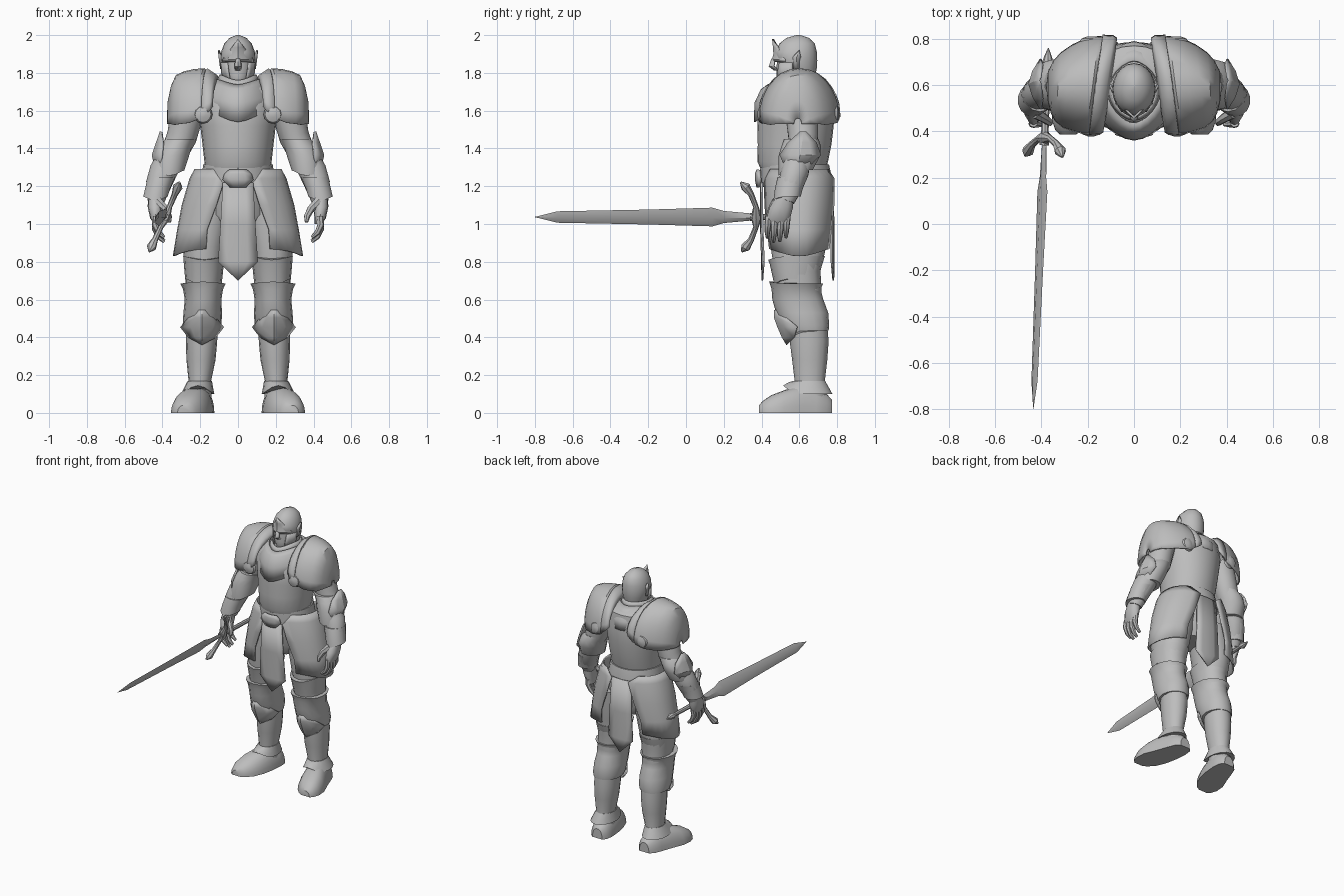
import bpy, bmesh, math
from mathutils import Vector

steel = bpy.data.materials.new("steel_grey")
steel.diffuse_color = (0.51, 0.51, 0.51, 1)
V = Vector


def power(v, e):
    return math.copysign(abs(v) ** e, v)


def skin(name, rows, closed=True, caps=True, thick=0.0, s=1, angle=38):
    """Stretch faces over rows of points; s=-1 mirrors to the other side."""
    n = len(rows[0])
    verts = [(p[0] * s, p[1], p[2]) for r in rows for p in r]
    faces = []
    for i in range(len(rows) - 1):
        for j in range(n if closed else n - 1):
            k = (j + 1) % n
            faces.append((i * n + j, i * n + k, (i + 1) * n + k, (i + 1) * n + j))
    if closed and caps:
        faces.append(tuple(reversed(range(n))))
        faces.append(tuple((len(rows) - 1) * n + j for j in range(n)))
    me = bpy.data.meshes.new(name)
    me.from_pydata(verts, [], faces)
    bm = bmesh.new()
    bm.from_mesh(me)
    bmesh.ops.remove_doubles(bm, verts=bm.verts, dist=0.0004)
    bmesh.ops.recalc_face_normals(bm, faces=bm.faces)
    bm.to_mesh(me)
    bm.free()
    me.materials.append(steel)
    me.shade_smooth()
    me.set_sharp_from_angle(angle=math.radians(angle))
    ob = bpy.data.objects.new(name, me)
    bpy.context.collection.objects.link(ob)
    if thick:
        m = ob.modifiers.new("thickness", 'SOLIDIFY')
        m.thickness, m.offset = thick, 0
    return ob


def loft(name, rings, n=18, e=1.0, s=1, caps=True, thick=0.0):
    """Rings (cx, cy, z, rx, ry, dip); dip pulls the front down to a point."""
    rows = []
    for cx, cy, z, rx, ry, *d in rings:
        row = []
        for j in range(n):
            t = 2 * math.pi * j / n - math.pi / 2
            c, q = math.cos(t), math.sin(t)
            drop = d[0] * max(0, -q) ** 3 if d else 0
            row.append((cx + power(c, e) * rx, cy + power(q, e) * ry, z - drop))
        rows.append(row)
    return skin(name, rows, caps=caps, thick=thick, s=s)


def tube(name, pts, n=10, s=1):
    """Round limb through points (x, y, z, radius)."""
    P = [V(p[:3]) for p in pts]
    rows = []
    for i, p in enumerate(P):
        d = (P[min(i + 1, len(P) - 1)] - P[max(i - 1, 0)]).normalized()
        a = d.cross(V((0, 1, 0)) if abs(d.y) < 0.9 else V((1, 0, 0))).normalized()
        b = d.cross(a)
        rows.append([p + pts[i][3] * (a * math.cos(t) + b * math.sin(t))
                     for t in (2 * math.pi * j / n for j in range(n))])
    return skin(name, rows, s=s)


def plate(name, spine, wide, back, s=1, thick=0.009):
    """Ridged plate: spine (x, y, z, half width), edges swept backwards."""
    top = max(p[3] for p in spine)
    rows = [[V((x, y, z)) + V(wide) * w * k + V(back) * abs(k) ** 1.6 * w / top
             for k in (-1, -0.5, 0, 0.5, 1)] for x, y, z, w in spine]
    return skin(name, rows, closed=False, thick=thick, s=s, angle=30)


# Torso and waist
loft("breastplate", [(0, .57, 1.27, .17, .165), (0, .565, 1.33, .178, .187), (0, .575, 1.42, .188, .195),
                     (0, .58, 1.52, .2, .202), (0, .585, 1.62, .215, .2), (0, .6, 1.72, .19, .17),
                     (0, .6, 1.76, .11, .11)], 24, .97)
loft("upper_chest_plate", [(0, .575, 1.615, .19, .21, .075), (0, .575, 1.68, .18, .208, .04),
                           (0, .572, 1.735, .145, .172, .025), (0, .57, 1.765, .118, .135, .03)], 24, 1.18,
     caps=False, thick=.01)
loft("throat_collar", [(0, .57, 1.74, .11, .125, .03), (0, .572, 1.79, .095, .112, .03)], 20, 1.1, caps=False, thick=.008)
loft("neck", [(0, .6, 1.7, .08, .085), (0, .59, 1.84, .07, .08)], 14)
loft("pelvis", [(0, .59, .96, .1, .12), (0, .59, 1.05, .2, .165), (0, .58, 1.3, .175, .17)], 20)
loft("belt", [(0, .585, 1.215, .198, .187, .02), (0, .58, 1.27, .19, .187, .02),
              (0, .575, 1.315, .184, .182, .02)], 24)
plate("buckle", [(0, .38, 1.285, .045), (0, .372, 1.265, .07), (0, .372, 1.235, .08), (0, .38, 1.195, .04)],
      (1, 0, 0), (0, .02, 0), thick=.015)
plate("front_tabard", [(0, .396, 1.22, .08), (0, .396, 1.0, .092), (0, .402, .8, .105), (0, .404, .7, 0)],
      (1, 0, 0), (0, .01, 0))
plate("back_tabard", [(0, .772, 1.24, .08), (0, .782, 1.0, .09), (0, .782, .8, .1), (0, .78, .7, 0)],
      (1, 0, 0), (0, -.012, 0))

# Head: face mask, helmet, raised brow, nose guard
loft("face_mask", [(0, .545, 1.725, .035, .05), (0, .55, 1.75, .055, .07), (0, .56, 1.79, .07, .08),
                   (0, .57, 1.84, .08, .09), (0, .575, 1.9, .08, .09)], 16)
loft("helmet", [(0, .605, 1.775, .07, .075), (0, .597, 1.82, .085, .095), (0, .583, 1.865, .094, .112, -.025),
                (0, .583, 1.91, .09, .11), (0, .588, 1.955, .073, .094), (0, .592, 1.985, .045, .06),
                (0, .595, 2.0, .008, .01)], 20)
plate("brow_guard", [(0, .46, 1.98, 0), (0, .465, 1.935, .03), (0, .467, 1.9, .055), (0, .46, 1.872, .08),
                     (0, .465, 1.86, .078)], (1, 0, 0), (0, .065, 0))
plate("nose_guard", [(0, .457, 1.875, .01), (0, .442, 1.835, .016), (0, .47, 1.815, .012)],
      (1, 0, 0), (0, .025, 0))

for s, side in ((1, "left"), (-1, "right")):
    # Helmet ear wings and cheek guards
    plate("ear_wing_" + side, [(.102, .6, 1.92, 0), (.098, .585, 1.88, .022), (.09, .585, 1.82, .015)],
          (0, 1, 0), (-.015, 0, 0), s)
    plate("cheek_guard_" + side, [(.078, .53, 1.855, .035), (.074, .525, 1.8, .04), (.052, .515, 1.745, .02)],
          (.45, 1, 0), (-.006, 0, 0), s)

    # Shoulder dome with raised inner trim and round bosses
    def arch(x, cy, w, top, bottom, shear=.02):
        row = []
        for j in range(15):
            t = math.pi * j / 14
            c, q = math.cos(t), math.sin(t)
            row.append((x - shear * c, cy + power(c, .95) * w, bottom + (top - bottom) * q))
        return row

    skin("shoulder_dome_" + side, [arch(*a) for a in (
        (.14, .6, .2, 1.785, 1.59, .03), (.18, .6, .208, 1.82, 1.555, .03), (.235, .6, .197, 1.815, 1.535, .025),
        (.285, .595, .176, 1.803, 1.53, .02), (.325, .592, .146, 1.785, 1.525, .012), (.35, .592, .11, 1.73, 1.53, .005),
        (.367, .592, .065, 1.65, 1.53, 0), (.372, .592, .02, 1.56, 1.53, 0))], False, thick=.01, s=s)
    skin("shoulder_trim_" + side, [arch(*a) for a in (
        (.105, .6, .2, 1.765, 1.62, .03), (.12, .6, .211, 1.79, 1.6, .03), (.165, .6, .213, 1.82, 1.565, .03))],
        False, thick=.01, s=s)
    for y, d, where in ((.405, -1, "front"), (.785, 1, "back")):
        tube(f"shoulder_boss_{where}_{side}", [(.185, y, 1.58, .05), (.185, y + d * .016, 1.58, .042),
                                              (.185, y + d * .026, 1.58, .015)], 12, s)

    # Arm
    tube("upper_arm_" + side, [(.25, .61, 1.66, .09), (.28, .615, 1.54, .085), (.298, .62, 1.46, .08),
                               (.345, .61, 1.36, .07)], 14, s)
    loft("elbow_guard_" + side, [(.303, .61, 1.45, .083, .092), (.332, .61, 1.41, .09, .105),
                                 (.35, .6, 1.36, .093, .11), (.365, .58, 1.285, .083, .09, .03)], 14, s=s)
    plate("elbow_wing_" + side, [(.41, .62, 1.487, .015), (.43, .615, 1.43, .075), (.452, .605, 1.365, .108),
                                 (.435, .58, 1.285, .045)], (0, 1, 0), (-.05, 0, 0), s)
    tube("forearm_" + side, [(.36, .59, 1.35, .07), (.395, .578, 1.28, .074), (.42, .555, 1.21, .068),
                             (.435, .53, 1.12, .045)], 14, s)
    loft("gauntlet_cuff_" + side, [(.405, .565, 1.25, .074, .08), (.425, .545, 1.19, .068, .074),
                                   (.437, .535, 1.145, .066, .072, .02)], 14, s=s)
    # Hand
    loft("palm_" + side, [(.437, .525, 1.15, .04, .045), (.438, .505, 1.09, .04, .062),
                          (.435, .488, 1.03, .03, .063), (.425, .485, 1.0, .02, .055)], 12, .9, s)
    for i in range(4):
        y, z = .437 + i * .033, (.01, -.012, -.008, .012)[i]
        tube(f"finger_{i + 1}_{side}", [(.435, y, 1.04, .019), (.438, y - .004, .985 + z, .018),
                                        (.42, y - .006, .945 + z, .015), (.39, y - .006, .918 + z, .009)], 7, s)
    tube("thumb_" + side, [(.425, .48, 1.12, .026), (.385, .455, 1.08, .02), (.365, .44, 1.04, .017),
                           (.362, .432, 1.01, .009)], 7, s)

    # Hip skirt plate wrapping from front to back
    rows = []
    for z, rx, ry, a0 in ((1.29, .225, .178, .6), (1.24, .252, .188, .26), (1.1, .293, .193, .38),
                          (.97, .317, .19, .52), (.87, .34, .175, .5)):
        row = []
        for j in range(13):
            a = a0 + (math.pi - 2 * a0) * j / 12
            row.append((rx * math.sin(a) ** .95, .6 - power(math.cos(a), .9) * ry,
                        z - (.04 * math.sin(a) ** 4 if z < .9 else 0)))
        rows.append(row)
    skin("hip_plate_" + side, rows, False, thick=.01, s=s)

    # Leg
    loft("thigh_" + side, [(.14, .6, 1.1, .12, .15), (.18, .595, .88, .113, .147), (.18, .59, .75, .101, .122),
                           (.185, .6, .6, .09, .12)], 16, .92, s)
    loft("thigh_guard_" + side, [(.178, .585, .83, .112, .15, .02), (.18, .583, .79, .107, .14),
                                 (.183, .58, .71, .097, .113, .03)], 16, .92, s)
    loft("knee_guard_" + side, [(.185, .583, .685, .12, .143, -.01), (.185, .583, .655, .106, .13),
                                (.185, .592, .6, .097, .135), (.187, .615, .53, .102, .138),
                                (.19, .632, .465, .103, .126, .01), (.192, .645, .435, .095, .11, .05)], 16, .97, s)
    plate("knee_cap_" + side, [(.19, .47, .545, .02), (.19, .47, .505, .07), (.19, .488, .455, .113),
                               (.19, .512, .4, .07), (.19, .535, .362, 0)], (1, 0, 0), (0, .1, 0), s)
    loft("shin_" + side, [(.192, .645, .5, .085, .1), (.193, .652, .38, .083, .103), (.196, .655, .28, .077, .093),
                          (.202, .655, .17, .06, .08), (.205, .66, .07, .066, .085)], 16, .97, s)
    loft("ankle_guard_" + side, [(.202, .652, .17, .064, .084), (.208, .648, .135, .076, .108, -.025),
                                 (.213, .645, .1, .088, .13, -.045)], 16, s=s)
    # Boot, flat soled and turned outward
    rows = []
    for y, cx, w, h in ((.387, .285, .035, .04), (.405, .28, .06, .062), (.45, .267, .088, .093), (.52, .25, .1, .12),
                        (.6, .225, .092, .145), (.69, .205, .08, .13), (.745, .197, .066, .1), (.772, .194, .04, .07)):
        rows.append([(cx + w * power(math.cos(a), .8), y, h * math.sin(a))
                     for a in (math.pi * j / 12 for j in range(13))])
    skin("boot_" + side, rows, s=s)

# Sword, held level and rolled to one side
wide, thin = V((.4, 0, .916)), V((.916, 0, -.4))


def axis(y):
    return V((-.435 + (y + .8) * .0417, y, 1.037))


skin("sword_blade", [[axis(y) + wide * w, axis(y) + thin * t, axis(y) - wide * w, axis(y) - thin * t]
                     for y, w, t in ((-.8, .001, .001), (-.68, .033, .009), (-.2, .043, .01), (.14, .054, .011),
                                     (.2, .035, .011), (.35, .02, .011))], angle=40)
tube("sword_grip", [(*axis(y), r) for y, r in ((.34, .02), (.38, .022), (.4, .016), (.64, .015), (.67, .013),
                                              (.7, .024), (.72, .018), (.76, .002))], 8)
tube("sword_guard", [(*(axis(y) + wide * k), r) for k, y, r in (
    (-.2, .295, .006), (-.175, .315, .026), (-.13, .345, .016), (-.06, .37, .014), (0, .372, .03),
    (.06, .37, .014), (.13, .345, .016), (.175, .315, .026), (.2, .29, .006))], 8)
